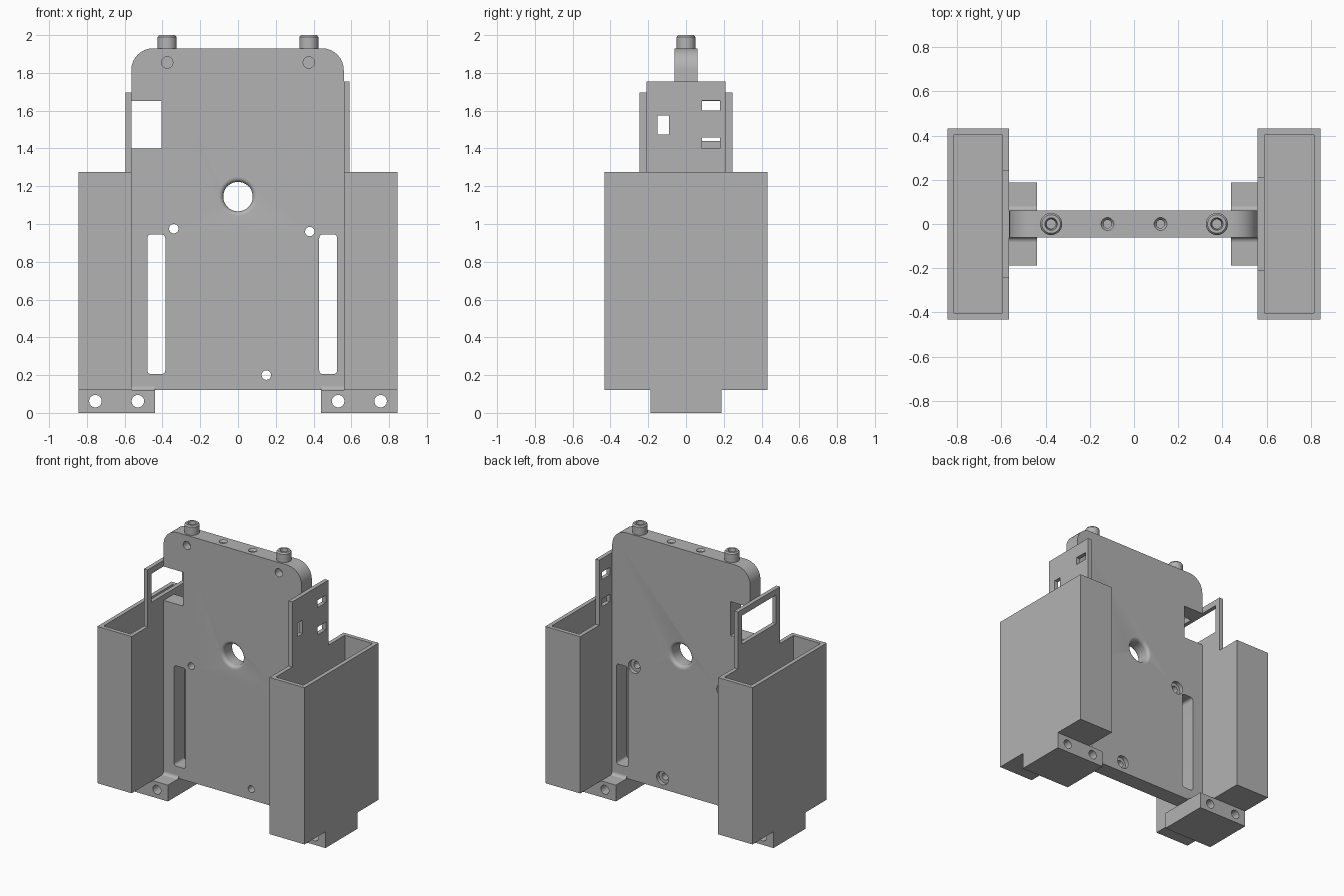
import bpy, bmesh
from math import cos, sin, pi
from mathutils import Matrix, Vector

if "Cube" in bpy.data.objects:
    bpy.data.objects.remove(bpy.data.objects["Cube"])

grey = bpy.data.materials.new("plain grey")
grey.use_nodes = True
colour = (0.45, 0.45, 0.45, 1)
grey.diffuse_color = colour
grey.node_tree.nodes["Principled BSDF"].inputs["Base Color"].default_value = colour


def finish(bm, name):
    bmesh.ops.recalc_face_normals(bm, faces=bm.faces)
    mesh = bpy.data.meshes.new(name)
    bm.to_mesh(mesh)
    bm.free()
    mesh.materials.append(grey)
    ob = bpy.data.objects.new(name, mesh)
    bpy.context.collection.objects.link(ob)
    return ob


def box(name, x, y, z):
    bm = bmesh.new()
    bmesh.ops.create_cube(bm, size=1)
    for v in bm.verts:
        v.co = [lo + (c + 0.5) * (hi - lo) for c, (lo, hi) in zip(v.co, (x, y, z))]
    return finish(bm, name)


def prism(name, points, depth):
    """Extrude a closed outline of 3D points along the vector depth."""
    bm = bmesh.new()
    face = bm.faces.new([bm.verts.new(p) for p in points])
    ext = bmesh.ops.extrude_face_region(bm, geom=[face])
    moved = [g for g in ext["geom"] if isinstance(g, bmesh.types.BMVert)]
    bmesh.ops.translate(bm, verts=moved, vec=Vector(depth))
    return finish(bm, name)


def lathe(name, profile, place, along_y=False, sides=32):
    """Turn (radius, height) pairs about z, or about y if along_y."""
    bm = bmesh.new()
    turns = [2 * pi * i / sides for i in range(sides)]
    rings = [[bm.verts.new((r * cos(a), r * sin(a), h)) for a in turns]
             for r, h in profile]
    for low, high in zip(rings, rings[1:]):
        for i in range(sides):
            j = (i + 1) % sides
            bm.faces.new((low[i], low[j], high[j], high[i]))
    bm.faces.new(rings[0])
    bm.faces.new(rings[-1])
    if along_y:
        bm.transform(Matrix.Rotation(-pi / 2, 4, "X"))
    bm.transform(Matrix.Translation(place))
    return finish(bm, name)


def rounded(x, z, radius, y, corners=(1, 1, 1, 1)):
    """Rectangle outline in the xz plane; corners order: top +x, top -x, bottom -x, bottom +x."""
    points = []
    for k, (px, sx, pz, sz) in enumerate(((x[1], -1, z[1], -1), (x[0], 1, z[1], -1),
                                          (x[0], 1, z[0], 1), (x[1], -1, z[0], 1))):
        if not corners[k]:
            points.append((px, y, pz))
            continue
        for i in range(9):
            a = pi / 2 * (k + i / 8)
            points.append((px + sx * radius + radius * cos(a), y,
                           pz + sz * radius + radius * sin(a)))
    return points


def cut(ob, cutters):
    bpy.context.view_layer.objects.active = ob
    for c in cutters:
        c.hide_render = True
        mod = ob.modifiers.new("cut", "BOOLEAN")
        mod.operation, mod.solver, mod.object = "DIFFERENCE", "EXACT", c
        bpy.ops.object.modifier_apply(modifier=mod.name)
        bpy.data.objects.remove(c)


parts = []
T = 0.06          # half thickness of the main plate
FLOOR = 0.12      # height where plate and bins begin
RIM = 1.275       # top of the bins

# Main plate with rounded shoulders
plate = prism("main_plate", rounded((-0.565, 0.56), (FLOOR, 1.93), 0.115, -T, (1, 1, 0, 0)),
              (0, 2 * T, 0))
cutters = [prism("slot_cutter", rounded((x, x + 0.095), (0.205, 0.945), 0.02, -0.2), (0, 0.4, 0))
           for x in (-0.48, 0.43)]
cutters.append(box("notch_cutter", (-0.7, -0.405), (-0.2, 0.2), (1.4, 1.65)))

# Central hole with rounded lips on both faces
R, F = 0.078, 0.025
lip = [(R + F - F * sin(a), -T + F - F * cos(a)) for a in [pi / 2 * i / 6 for i in range(7)]]
flare = [(R + F, -0.1)] + lip + [(r, -h) for r, h in reversed(lip)] + [(R + F, 0.1)]
cutters.append(lathe("centre_hole_cutter", flare, (0, 0, 1.145), True, 48))

# Bolt holes, counterbored from the back
for x, z in ((-0.34, 0.975), (0.38, 0.96), (0.15, 0.2)):
    bore = [(0.025, -0.1), (0.025, 0.03), (0.048, 0.03), (0.048, 0.1)]
    cutters.append(lathe("bolt_hole_cutter", bore, (x, 0, z), True))

# Blind holes in the front and the top edge
for s in (-1, 1):
    cutters.append(lathe("front_hole_cutter", [(0.03, -0.1), (0.03, 0)], (s * 0.375, 0, 1.855), True))
    cutters.append(lathe("top_hole_cutter", [(0.018, 1.8), (0.018, 1.915), (0.029, 1.93), (0.029, 2)],
                         (s * 0.12, 0, 0)))
cut(plate, cutters)
parts.append(plate)

for side, s in (("left", 1), ("right", -1)):
    inner = 0.56 if s > 0 else 0.565

    def span(a, b):
        return tuple(sorted((s * a, s * b)))

    # Open-topped bin
    storage = box(side + "_bin", span(inner, 0.845), (-0.432, 0.432), (FLOOR, RIM))
    cut(storage, [box("bin_cutter", span(inner + 0.03, 0.815), (-0.402, 0.402), (0.15, 1.5))])
    parts.append(storage)

    # Foot with two cross holes
    foot = box(side + "_foot", span(0.44, 0.845), (-0.188, 0.188), (0, FLOOR))
    cut(foot, [lathe("foot_hole_cutter", [(0.033, -0.4), (0.033, 0.4)], (s * x, 0, 0.062), True)
               for x in (0.53, 0.755)])
    parts.append(foot)

    # Concave fillets where the plate meets the foot
    for f, facing in ((-1, "front"), (1, "back")):
        arc = [pi / 2 * i / 6 for i in range(7)]
        outline = [(s * 0.44, f * T, FLOOR)]
        outline += [(s * 0.44, f * (T + 0.022 * (1 - cos(a))), FLOOR + 0.022 * (1 - sin(a)))
                    for a in arc]
        parts.append(prism(f"{side}_{facing}_fillet", outline, (s * (inner - 0.44), 0, 0)))

    # Thumb screw with a socket
    screw = [(0.05, 1.92), (0.05, 1.99), (0.042, 2), (0.028, 2), (0.022, 1.96)]
    parts.append(lathe(side + "_top_screw", screw, (s * 0.375, 0, 0)))

# Upright wing on the left with three small openings
wing = box("left_wing", (0.56, 0.59), (-0.21, 0.21), (RIM, 1.755))
cut(wing, [box("port_cutter", (0.5, 0.65), y, z) for y, z in (
    ((0.085, 0.18), (1.6, 1.655)), ((0.085, 0.18), (1.4, 1.457)), ((-0.15, -0.09), (1.475, 1.575)))])
parts.append(wing)

# Upright wing on the right with one large window
wing = box("right_wing", (-0.595, -0.565), (-0.245, 0.245), (RIM, 1.695))
cut(wing, [box("window_cutter", (-0.7, -0.5), (-0.2, 0.2), (1.44, 1.65))])
parts.append(wing)

# Smooth the round surfaces and keep edges sharp
bpy.ops.object.select_all(action="DESELECT")
for ob in parts:
    ob.select_set(True)
bpy.context.view_layer.objects.active = plate
bpy.ops.object.shade_smooth_by_angle()
